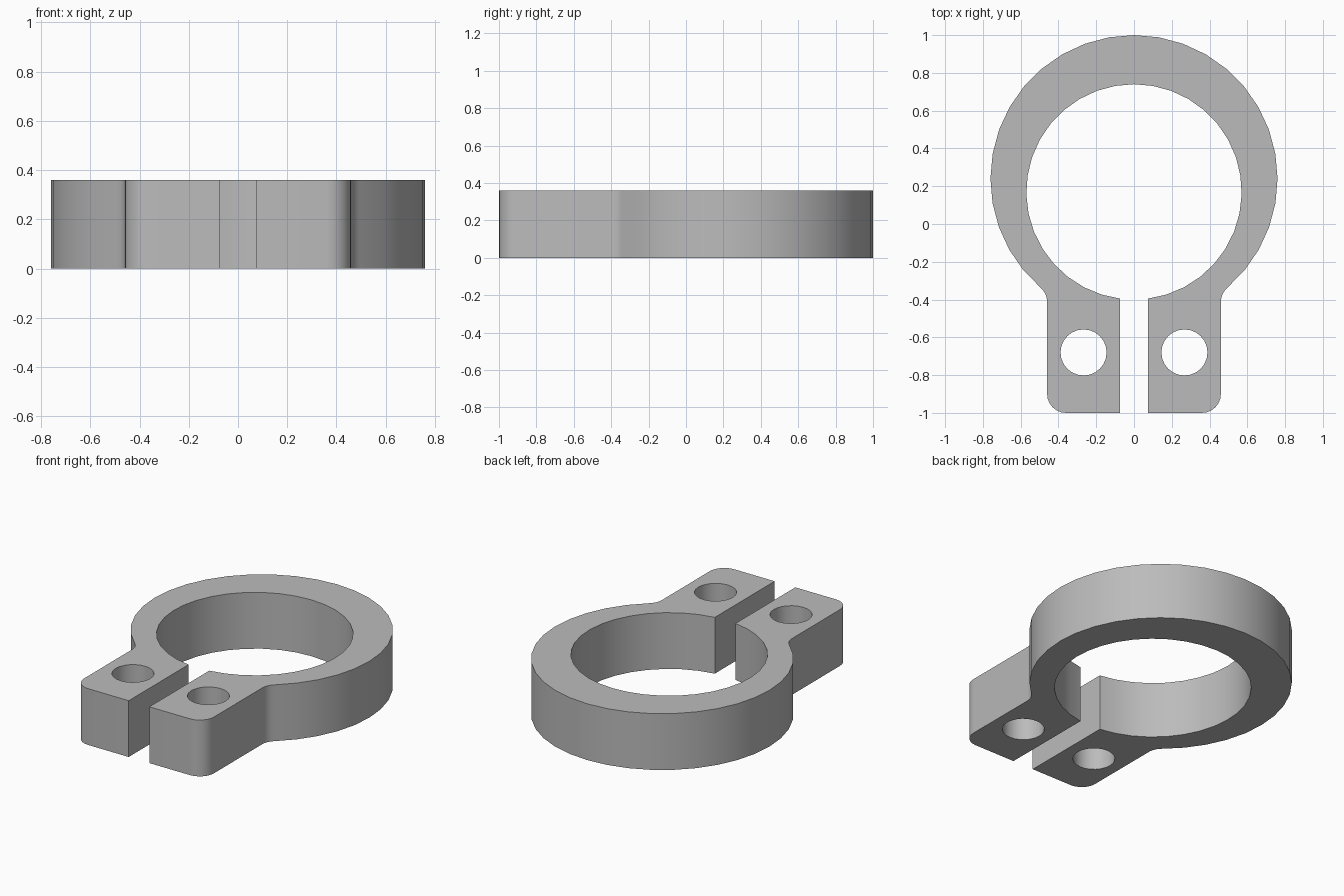
import bpy, bmesh
from math import atan2, cos, sin, radians, degrees, sqrt, asin

default = bpy.data.objects.get("Cube")
if default:
    bpy.data.objects.remove(default, do_unlink=True)

HEIGHT = 0.36
OUTER_Y, OUTER_R = 0.24, 0.76     # outer circle of the band
BORE_Y, BORE_R = 0.17, 0.57       # offset bore
GAP, LUG_X, FRONT = 0.073, 0.46, -1.0
ROUND = 0.1                       # neck fillet and lug corner radius
HOLE_X, HOLE_Y, HOLE_R = 0.267, -0.68, 0.122


def arc(cx, cy, r, start, end, steps):
    """Points along an arc, angles in degrees, both ends included."""
    angles = [radians(start + (end - start) * i / steps) for i in range(steps + 1)]
    return [(cx + r * cos(a), cy + r * sin(a)) for a in angles]


# Neck fillet, tangent to the outer circle and the lug side
neck_x = LUG_X + ROUND
neck_y = OUTER_Y - sqrt((OUTER_R + ROUND) ** 2 - neck_x ** 2)
neck_angle = degrees(atan2(neck_y - OUTER_Y, neck_x))
bore_end = degrees(asin(GAP / BORE_R)) - 90

# Left half of the clamp outline, from outer back to bore back
half = arc(0, OUTER_Y, OUTER_R, 90, 0, 9)
half += arc(0, OUTER_Y, OUTER_R, 0, neck_angle, 5)[1:]
half += arc(neck_x, neck_y, ROUND, neck_angle + 180, 180, 4)[1:]
half += arc(LUG_X - ROUND, FRONT + ROUND, ROUND, 0, -90, 6)
half += [(GAP, FRONT)]
half += arc(0, BORE_Y, BORE_R, bore_end, 90, 17)
outline = half + [(-x, y) for x, y in reversed(half[1:-1])]

# Flat clamp face with a bolt hole in each lug
bm = bmesh.new()
loops = [outline]
loops += [arc(side * HOLE_X, HOLE_Y, HOLE_R, 0, 360, 24)[:-1] for side in (1, -1)]
edges = []
for loop in loops:
    verts = [bm.verts.new((x, y, HEIGHT)) for x, y in loop]
    edges += [bm.edges.new((v, verts[i - 1])) for i, v in enumerate(verts)]
bmesh.ops.triangle_fill(bm, edges=edges, use_beauty=True, normal=(0, 0, 1))
for face in bm.faces:
    face.normal_update()
    if face.normal.z < 0:
        face.normal_flip()
mesh = bpy.data.meshes.new("split_clamp_ring")
bm.to_mesh(mesh)
bm.free()
clamp = bpy.data.objects.new("split_clamp_ring", mesh)
bpy.context.collection.objects.link(clamp)

# Thickness down to the ground
solid = clamp.modifiers.new("thickness", "SOLIDIFY")
solid.thickness = HEIGHT
solid.offset = -1
bpy.ops.object.select_all(action="DESELECT")
clamp.select_set(True)
bpy.context.view_layer.objects.active = clamp
bpy.ops.object.modifier_apply(modifier=solid.name)
bpy.ops.object.shade_smooth_by_angle(angle=radians(30))

# Plain grey metal
grey = bpy.data.materials.new("plain_grey")
grey.use_nodes = True
colour = (0.5, 0.5, 0.5, 1)
grey.diffuse_color = colour
grey.node_tree.nodes["Principled BSDF"].inputs["Base Color"].default_value = colour
clamp.data.materials.append(grey)
